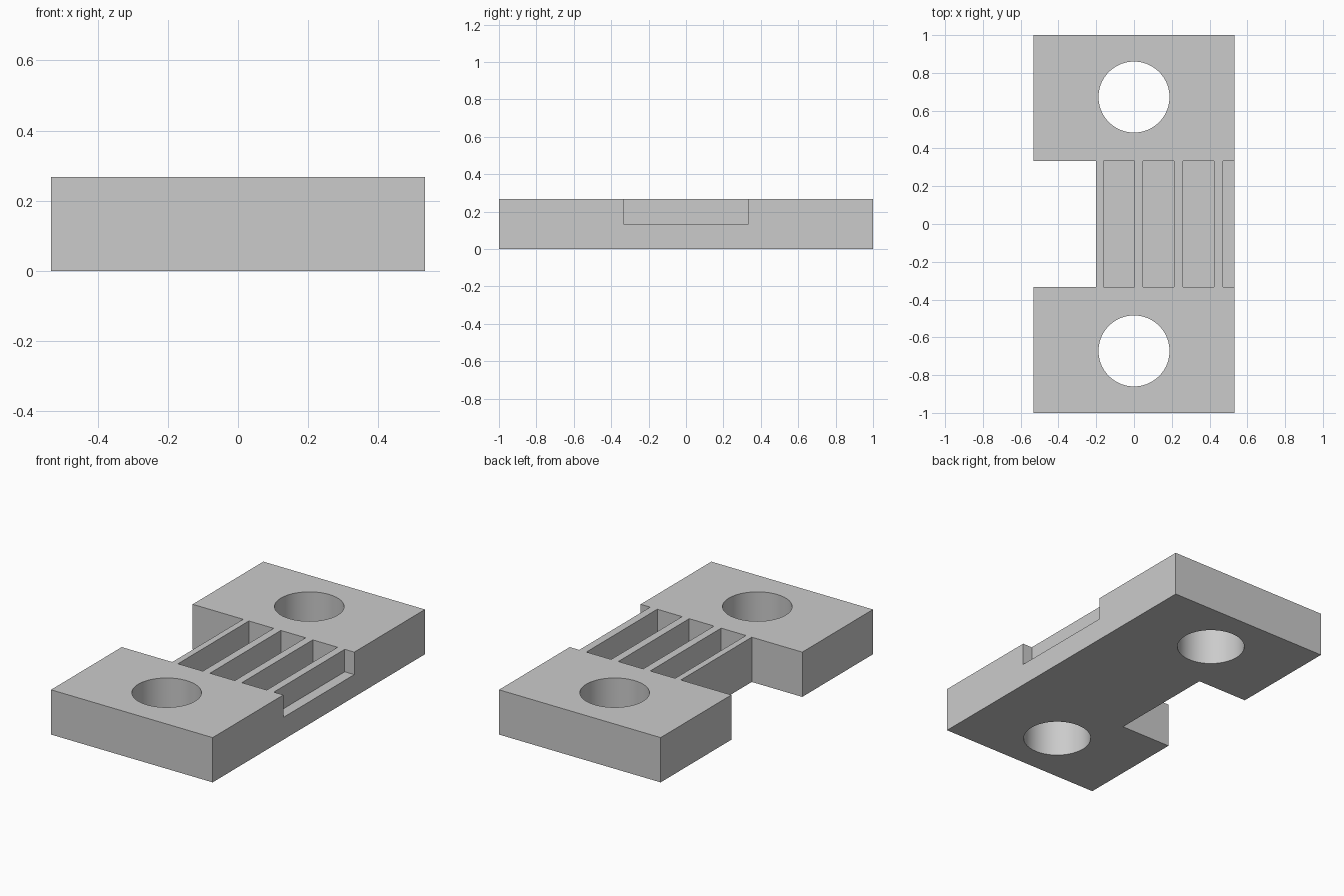
import bpy, bmesh

cube = bpy.data.objects.get("Cube")
if cube:
    bpy.data.objects.remove(cube, do_unlink=True)

HALF_W, HALF_L, HEIGHT = 0.533, 1.0, 0.267
NOTCH_X, NOTCH_Y = -0.2, 0.334
SLOT_X, SLOT_W, SLOT_PITCH, SLOT_FLOOR = -0.162, 0.164, 0.2107, 0.133
HOLE_Y, HOLE_R = 0.672, 0.188

grey = bpy.data.materials.new("light grey")
grey.use_nodes = True
grey.diffuse_color = (0.6, 0.6, 0.6, 1)
grey.node_tree.nodes["Principled BSDF"].inputs["Base Color"].default_value = (0.6, 0.6, 0.6, 1)


def prism(name, outline, bottom, top):
    """Extrude an outline in x and y from bottom to top."""
    bm = bmesh.new()
    face = bm.faces.new([bm.verts.new((x, y, bottom)) for x, y in outline])
    new = bmesh.ops.extrude_face_region(bm, geom=[face])["geom"]
    verts = [v for v in new if isinstance(v, bmesh.types.BMVert)]
    bmesh.ops.translate(bm, verts=verts, vec=(0, 0, top - bottom))
    bmesh.ops.recalc_face_normals(bm, faces=bm.faces)
    mesh = bpy.data.meshes.new(name)
    bm.to_mesh(mesh)
    bm.free()
    mesh.materials.append(grey)
    obj = bpy.data.objects.new(name, mesh)
    bpy.context.collection.objects.link(obj)
    return obj


def activate(obj):
    bpy.ops.object.select_all(action="DESELECT")
    obj.select_set(True)
    bpy.context.view_layer.objects.active = obj


def cut(obj, cutter):
    """Subtract the cutter from the object, then discard the cutter."""
    cutter.hide_render = True
    activate(obj)
    mod = obj.modifiers.new("cut", "BOOLEAN")
    mod.operation, mod.solver, mod.object = "DIFFERENCE", "EXACT", cutter
    bpy.ops.object.modifier_apply(modifier=mod.name)
    bpy.data.objects.remove(cutter, do_unlink=True)


# Plate with the rectangular notch in its right side
half = [(HALF_W, HALF_L), (-HALF_W, HALF_L), (-HALF_W, NOTCH_Y), (NOTCH_X, NOTCH_Y)]
plate = prism("slotted_plate", half + [(x, -y) for x, y in reversed(half)], 0, HEIGHT)

# Blind slots across the bridge; the last one runs out of the left side
for i in range(4):
    x0 = SLOT_X + i * SLOT_PITCH
    x1 = x0 + SLOT_W
    slot = [(x0, -NOTCH_Y), (x1, -NOTCH_Y), (x1, NOTCH_Y), (x0, NOTCH_Y)]
    cut(plate, prism("slot_cutter", slot, SLOT_FLOOR, HEIGHT + 0.1))

# Round through holes, one in each end
for side in (-1, 1):
    bpy.ops.mesh.primitive_cylinder_add(vertices=72, radius=HOLE_R, depth=1,
                                        location=(0, side * HOLE_Y, HEIGHT / 2))
    bpy.context.object.data.materials.append(grey)
    cut(plate, bpy.context.object)

activate(plate)
bpy.ops.object.shade_smooth_by_angle()
